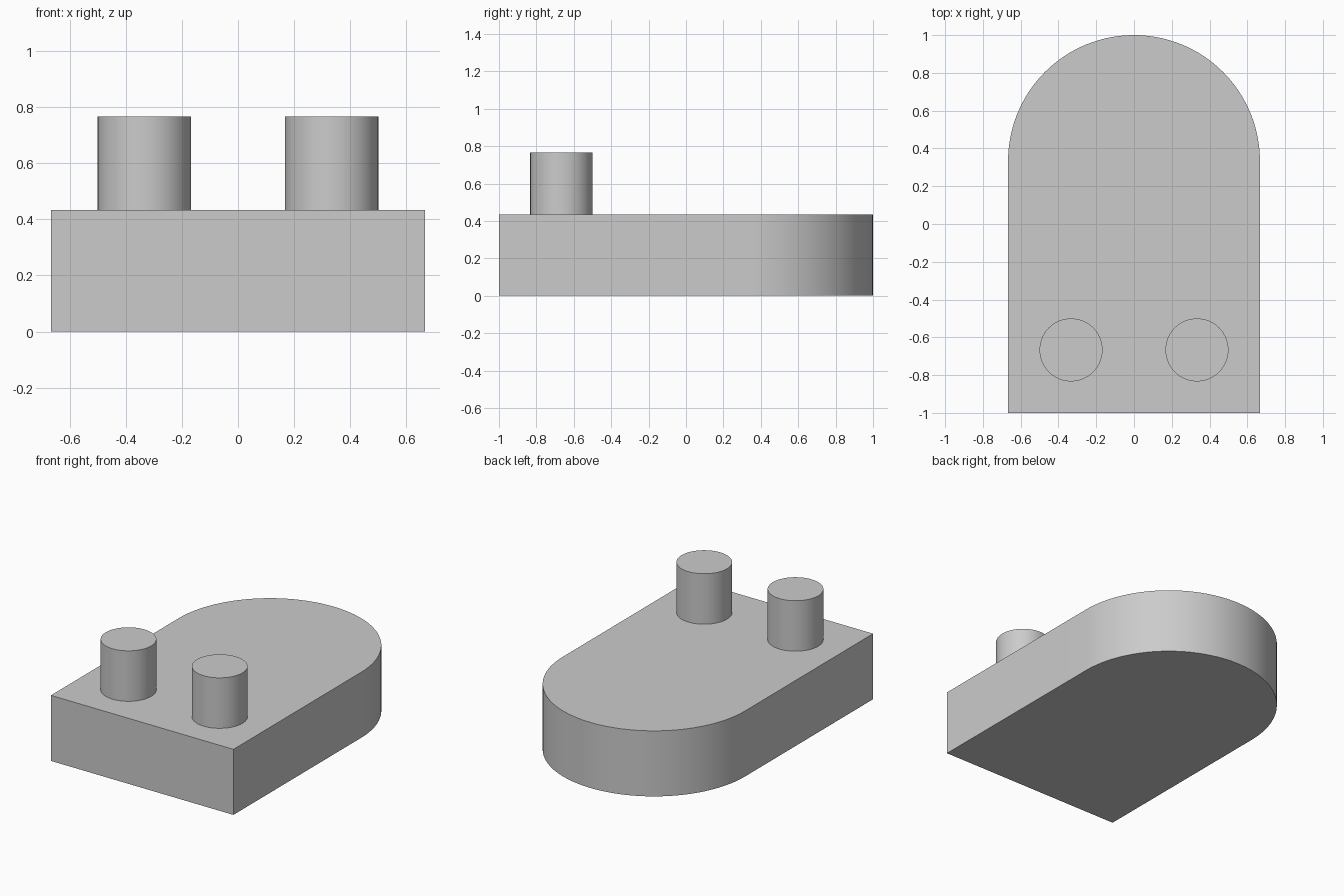
import bpy, bmesh
from math import cos, sin, pi, radians

if "Cube" in bpy.data.objects:
    bpy.data.objects.remove(bpy.data.objects["Cube"])

HALF_W = 2 / 3      # half width, also the radius of the rounded end
TOP = 0.433         # plate thickness
PEG_R, PEG_H = 1 / 6, 1 / 3


def smooth(obj):
    bpy.ops.object.select_all(action='DESELECT')
    obj.select_set(True)
    bpy.context.view_layer.objects.active = obj
    bpy.ops.object.shade_smooth_by_angle(angle=radians(30))


def extruded(name, outline, z0, height):
    """Solid made by pulling a counter-clockwise outline upwards."""
    bm = bmesh.new()
    face = bm.faces.new([bm.verts.new((x, y, z0)) for x, y in outline])
    ext = bmesh.ops.extrude_face_region(bm, geom=[face], use_keep_orig=True)
    verts = [g for g in ext['geom'] if isinstance(g, bmesh.types.BMVert)]
    bmesh.ops.translate(bm, verts=verts, vec=(0, 0, height))
    bmesh.ops.recalc_face_normals(bm, faces=bm.faces)
    mesh = bpy.data.meshes.new(name)
    bm.to_mesh(mesh)
    bm.free()
    obj = bpy.data.objects.new(name, mesh)
    bpy.context.collection.objects.link(obj)
    smooth(obj)
    return obj


def arc(cx, cy, r, end, steps):
    return [(cx + r * cos(end * i / steps), cy + r * sin(end * i / steps))
            for i in range(steps + 1)]


# Base plate: square front, half-round back
extruded("base_plate",
         [(-HALF_W, -1), (HALF_W, -1)] + arc(0, 1 - HALF_W, HALF_W, pi, 64),
         0, TOP)

# Two round pegs near the front edge
for side, x in (("left", -1 / 3), ("right", 1 / 3)):
    extruded(f"{side}_peg", arc(x, -2 / 3, PEG_R, 2 * pi, 64)[:-1], TOP, PEG_H)
